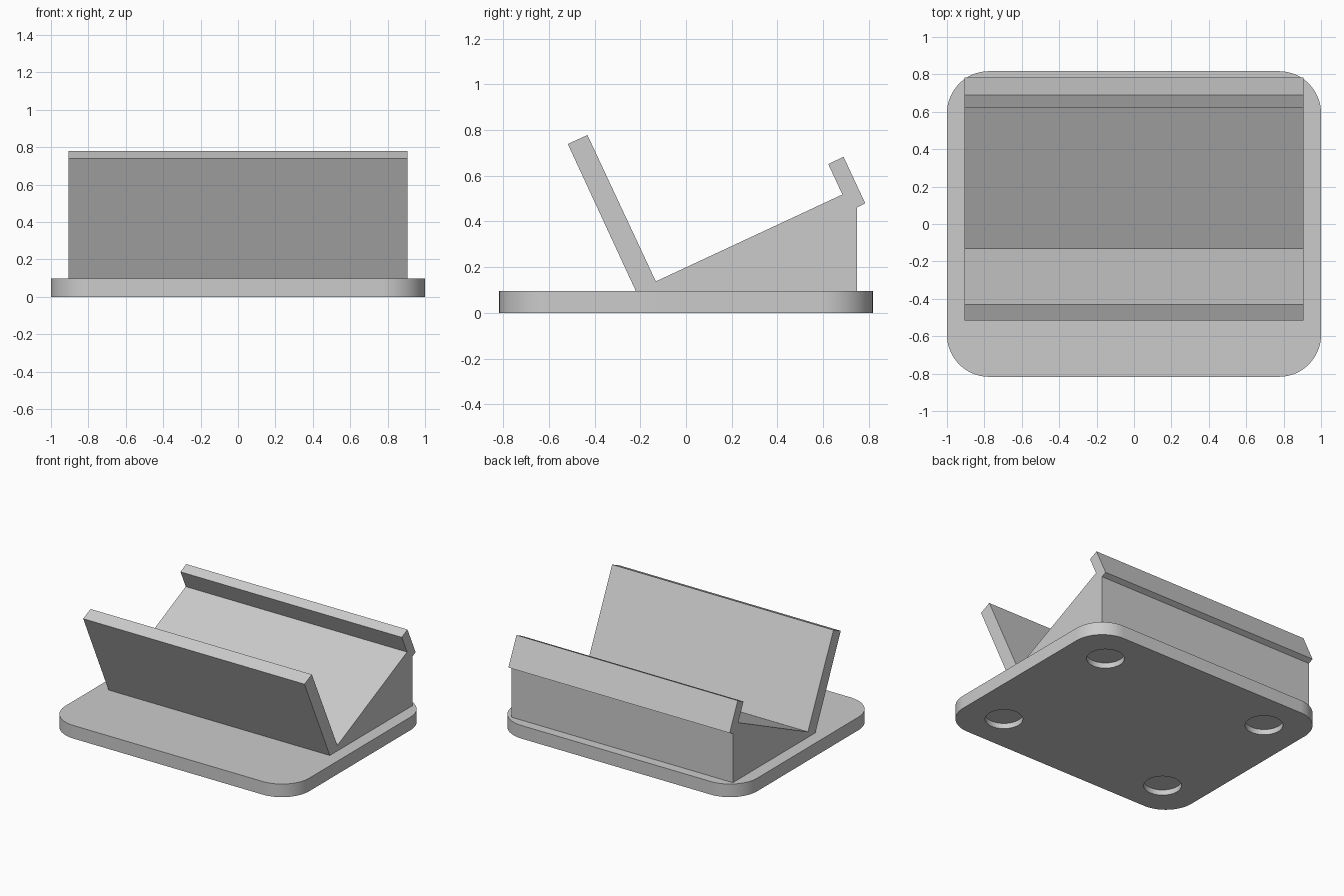
import bpy, bmesh, math

cube = bpy.data.objects.get("Cube")
if cube:
    bpy.data.objects.remove(cube, do_unlink=True)

# One plain grey plastic
grey = bpy.data.materials.new("grey_plastic")
grey.use_nodes = True
GREY = (0.6, 0.6, 0.6, 1)
grey.diffuse_color = GREY
grey.node_tree.nodes["Principled BSDF"].inputs["Base Color"].default_value = GREY

BASE_TOP = 0.097


def make_object(name, bm):
    bmesh.ops.recalc_face_normals(bm, faces=bm.faces[:])
    mesh = bpy.data.meshes.new(name)
    bm.to_mesh(mesh)
    bm.free()
    mesh.materials.append(grey)
    obj = bpy.data.objects.new(name, mesh)
    bpy.context.collection.objects.link(obj)
    return obj


def activate(obj):
    bpy.ops.object.select_all(action='DESELECT')
    obj.select_set(True)
    bpy.context.view_layer.objects.active = obj


def extrude_profile(name, points, half_width):
    """Sweep a side profile of (y, z) points across x."""
    bm = bmesh.new()
    face = bm.faces.new([bm.verts.new((-half_width, y, z)) for y, z in points])
    swept = bmesh.ops.extrude_face_region(bm, geom=[face])["geom"]
    verts = [v for v in swept if isinstance(v, bmesh.types.BMVert)]
    bmesh.ops.translate(bm, verts=verts, vec=(2 * half_width, 0, 0))
    return make_object(name, bm)


# Base plate with rounded corners
bm = bmesh.new()
bmesh.ops.create_cube(bm, size=1)
bmesh.ops.scale(bm, vec=(2, 1.634, BASE_TOP), verts=bm.verts)
bmesh.ops.translate(bm, vec=(0, 0, BASE_TOP / 2), verts=bm.verts)
uprights = [e for e in bm.edges if abs(e.verts[0].co.z - e.verts[1].co.z) > 0.01]
bmesh.ops.bevel(bm, geom=uprights, offset=0.225, offset_type='OFFSET',
                segments=16, profile=0.5, affect='EDGES')
base = make_object("base_plate", bm)

# Four round foot recesses in the underside
bm = bmesh.new()
for sx in (-1, 1):
    for sy in (-1, 1):
        disc = bmesh.ops.create_cone(bm, cap_ends=True, segments=48,
                                     radius1=0.127, radius2=0.127, depth=0.08)
        bmesh.ops.translate(bm, verts=disc["verts"], vec=(sx * 0.695, sy * 0.53, 0))
cutter = make_object("foot_recess_cutter", bm)
cutter.hide_render = True
cut = base.modifiers.new("foot_recesses", 'BOOLEAN')
cut.operation = 'DIFFERENCE'
cut.solver = 'EXACT'
cut.object = cutter
activate(base)
bpy.ops.object.modifier_apply(modifier=cut.name)
bpy.data.objects.remove(cutter, do_unlink=True)
activate(base)
bpy.ops.object.shade_smooth_by_angle(angle=math.radians(30))

# Cradle: leaning front plate, sloped bed and rear lip in one profile
extrude_profile("cradle", [
    (-0.22, BASE_TOP), (-0.517, 0.739), (-0.431, 0.778), (-0.132, 0.138),
    (0.684, 0.518), (0.622, 0.651), (0.689, 0.683), (0.784, 0.479),
    (0.747, 0.461), (0.747, BASE_TOP)], 0.907)
